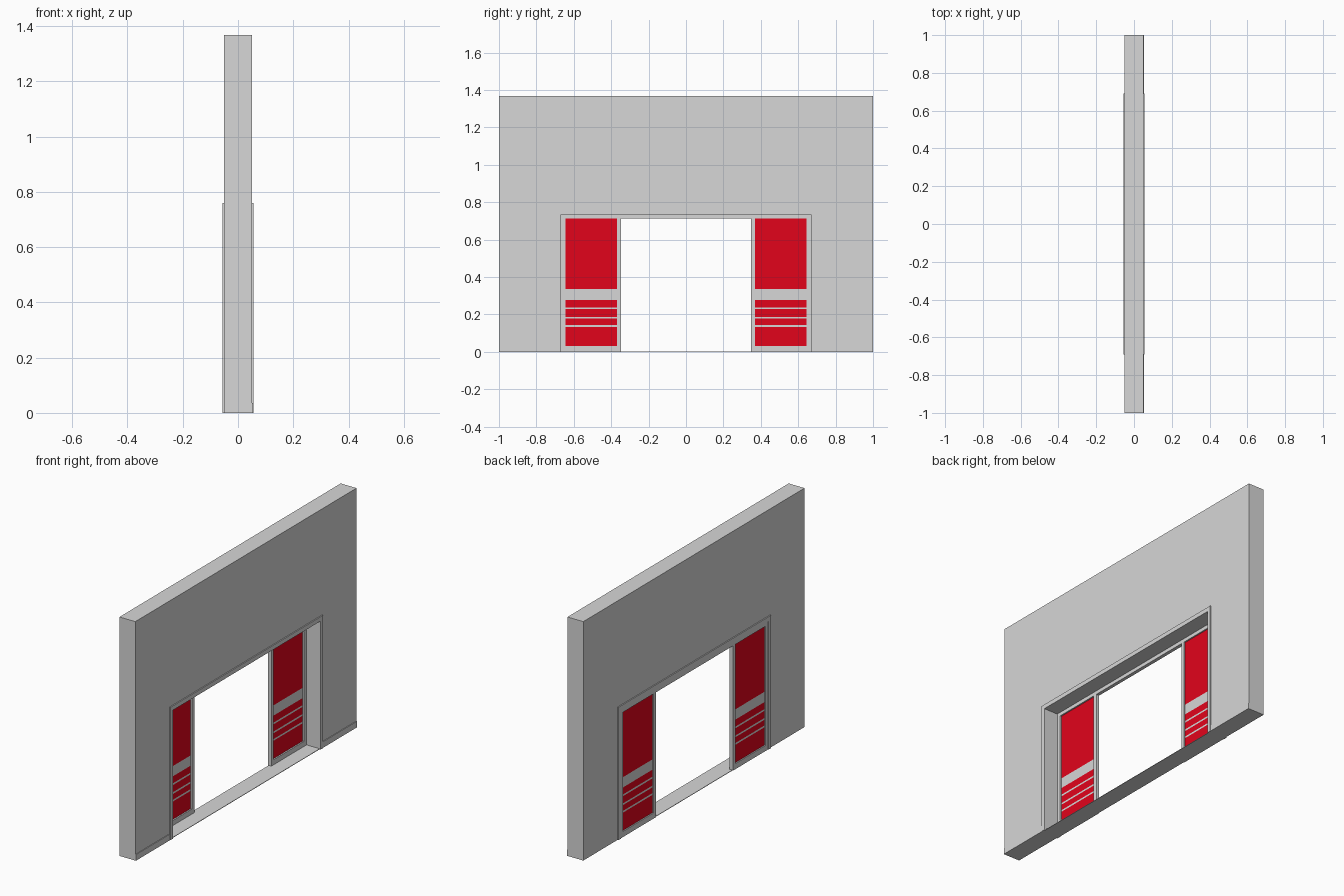
import bpy
import bmesh
from mathutils import Matrix, Vector

cube = bpy.data.objects.get("Cube")
if cube:
    bpy.data.objects.remove(cube)


def material(name, colour):
    mat = bpy.data.materials.new(name)
    mat.use_nodes = True
    mat.diffuse_color = (*colour, 1)
    mat.node_tree.nodes["Principled BSDF"].inputs["Base Color"].default_value = (*colour, 1)
    return mat


GREY = material("light grey", (0.68, 0.68, 0.68))
RED = material("signal red", (0.76, 0.001, 0.011))


def add_object(name, mat, bm):
    mesh = bpy.data.meshes.new(name)
    bm.to_mesh(mesh)
    bm.free()
    mesh.materials.append(mat)
    bpy.context.collection.objects.link(bpy.data.objects.new(name, mesh))


def boxes(name, mat, *spans):
    """One object made of boxes, each given as x, y and z ranges."""
    bm = bmesh.new()
    for span in spans:
        size = Vector([b - a for a, b in span])
        centre = Vector([(a + b) / 2 for a, b in span])
        bmesh.ops.create_cube(bm, size=1, matrix=Matrix.Translation(centre) @ Matrix.Diagonal((*size, 1)))
    add_object(name, mat, bm)


def prism(name, mat, outline, x_range):
    """Extrude a y-z outline along x."""
    bm = bmesh.new()
    face = bm.faces.new([bm.verts.new((x_range[0], y, z)) for y, z in outline])
    new = bmesh.ops.extrude_face_region(bm, geom=[face])["geom"]
    verts = [v for v in new if isinstance(v, bmesh.types.BMVert)]
    bmesh.ops.translate(bm, vec=(x_range[1] - x_range[0], 0, 0), verts=verts)
    bmesh.ops.recalc_face_normals(bm, faces=bm.faces)
    add_object(name, mat, bm)


def arch(outer, top, inner, soffit):
    """Outline of a square portal standing on the ground."""
    return [(-outer, 0), (-outer, top), (outer, top), (outer, 0),
            (inner, 0), (inner, soffit), (-inner, soffit), (-inner, 0)]


WALL = 0.05          # half thickness of the wall
TRIM = 0.056         # outer face of the casing
OPEN, HEAD = 0.667, 0.735
EDGE, CASING_TOP = 0.69, 0.76
DOOR = (-0.053, -0.033)
GLASS = (-0.046, -0.041)

# Wall with its opening, and the floor strip in it
prism("wall", GREY, arch(1, 1.367, OPEN, HEAD), (-WALL, WALL))
boxes("threshold", GREY, ((-WALL, WALL), (-OPEN, OPEN), (0, 0.003)))

# Casings round the opening on both faces
for side, span in (("inner", (WALL, TRIM)), ("outer", (-TRIM, -WALL))):
    prism(side + "_casing", GREY, arch(EDGE, CASING_TOP, OPEN, HEAD), span)

# Skirting along one face only
boxes("skirting", GREY, *[((WALL, 0.054), y, (0, 0.035)) for y in ((-1, -EDGE), (EDGE, 1))])

# Header rail over the doors
boxes("header_rail", GREY, (DOOR, (-OPEN, OPEN), (0.714, HEAD)))

# Side panels: grey frame, red sheet and grey bands across it
BANDS = [(0.134, 0.144), (0.177, 0.187), (0.228, 0.238), (0.278, 0.337)]
LOW, HIGH = 0.032, 0.714
for side, s in (("left", 1), ("right", -1)):
    def across(a, b):
        return tuple(sorted((s * a, s * b)))
    sheet = across(0.37, 0.643)
    boxes(side + "_panel_frame", GREY,
          (DOOR, across(0.348, 0.37), (0, HIGH)),
          (DOOR, across(0.643, OPEN), (0, HIGH)),
          (DOOR, sheet, (0, LOW)))
    levels = [LOW] + [z for band in BANDS for z in band] + [HIGH]
    boxes(side + "_panel_sheet", RED,
          *[(GLASS, sheet, z) for z in zip(levels[::2], levels[1::2])])
    boxes(side + "_panel_bands", GREY, *[(GLASS, sheet, z) for z in BANDS])
